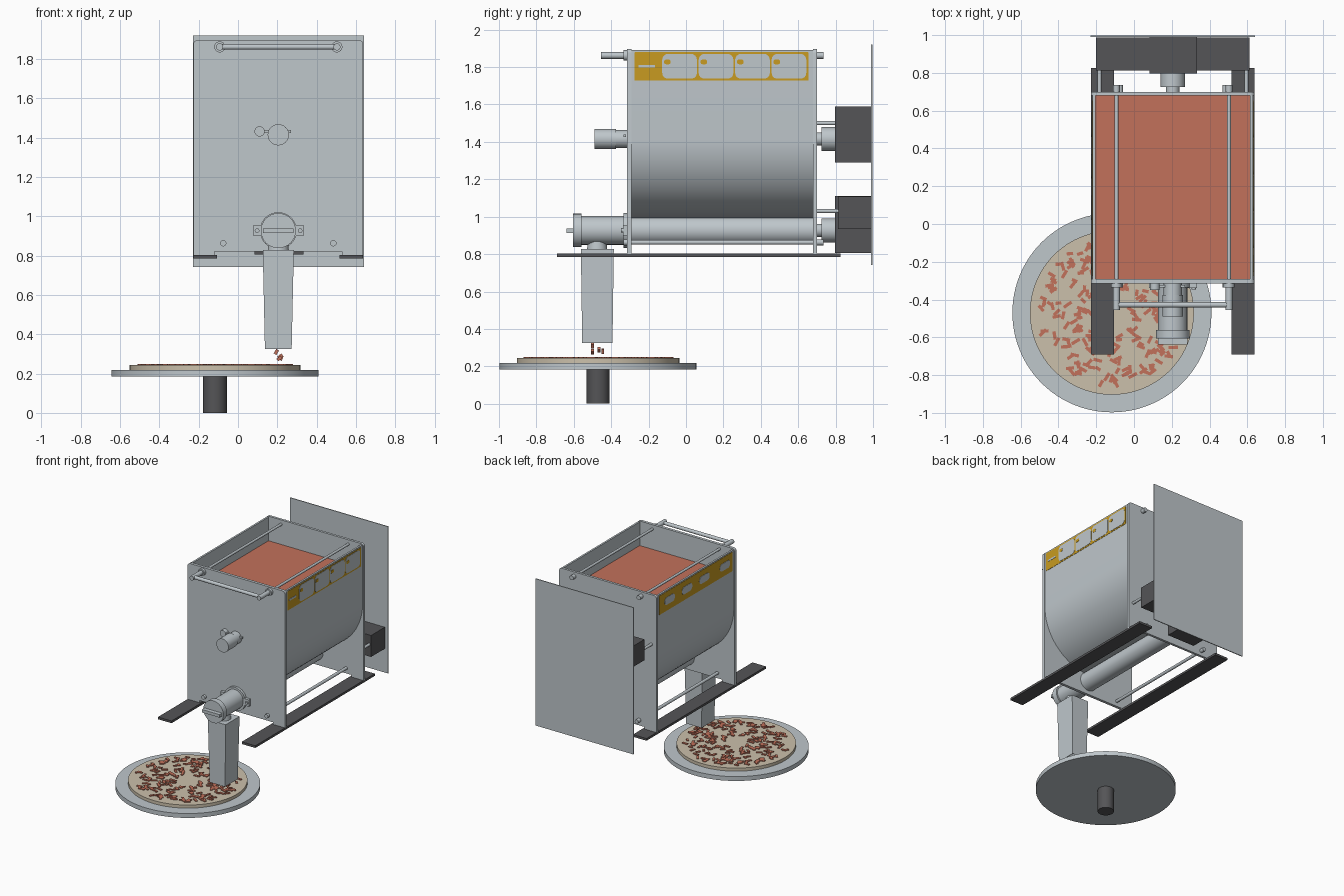
import bpy, bmesh, math, random
from mathutils import Matrix, Vector

cube = bpy.data.objects.get("Cube")
if cube:
    bpy.data.objects.remove(cube, do_unlink=True)
random.seed(4)


def material(name, rgb):
    m = bpy.data.materials.new(name)
    m.use_nodes = True
    m.diffuse_color = (*rgb, 1)
    shader = next(n for n in m.node_tree.nodes if n.type == 'BSDF_PRINCIPLED')
    shader.inputs["Base Color"].default_value = (*rgb, 1)
    return m


STEEL = material("brushed steel", (0.52, 0.57, 0.60))
DARK = material("dark grey", (0.09, 0.09, 0.095))
RED = material("tomato red", (0.54, 0.165, 0.105))
DOUGH = material("pale dough", (0.60, 0.53, 0.41))
YELLOW = material("label yellow", (0.58, 0.33, 0.015))


def finish(bm, name, mat):
    bmesh.ops.recalc_face_normals(bm, faces=bm.faces)
    for f in bm.faces:
        f.smooth = True
    for e in bm.edges:
        e.smooth = len(e.link_faces) == 2 and e.calc_face_angle(0) < math.radians(35)
    me = bpy.data.meshes.new(name)
    bm.to_mesh(me)
    bm.free()
    me.materials.append(mat)
    ob = bpy.data.objects.new(name, me)
    bpy.context.collection.objects.link(ob)
    return ob


def add_box(bm, centre, size, rot=None):
    m = Matrix.Translation(centre) @ (rot or Matrix.Identity(4)) @ Matrix.Diagonal((*size, 1))
    bmesh.ops.create_cube(bm, size=1, matrix=m)


def box(name, mat, xs, ys, zs):
    bm = bmesh.new()
    lo, hi = Vector((xs[0], ys[0], zs[0])), Vector((xs[1], ys[1], zs[1]))
    add_box(bm, (lo + hi) / 2, hi - lo)
    return finish(bm, name, mat)


def rod(name, mat, a, b, r, r2=None, sides=32):
    a, b = Vector(a), Vector(b)
    bm = bmesh.new()
    turn = (b - a).to_track_quat('Z', 'Y').to_matrix().to_4x4()
    bmesh.ops.create_cone(bm, cap_ends=True, segments=sides, radius1=r, radius2=r2 or r,
                          depth=(b - a).length, matrix=Matrix.Translation((a + b) / 2) @ turn)
    return finish(bm, name, mat)


def prism(name, mat, pts, axis, start, end):
    """Extrude a 2D outline along x (outline in y, z) or along y (outline in x, z)."""
    place = (lambda p: (start, p[0], p[1])) if axis == 'x' else (lambda p: (p[0], start, p[1]))
    step = (end - start, 0, 0) if axis == 'x' else (0, end - start, 0)
    bm = bmesh.new()
    f = bm.faces.new([bm.verts.new(place(p)) for p in pts])
    ext = bmesh.ops.extrude_face_region(bm, geom=[f])
    bmesh.ops.translate(bm, vec=step, verts=[v for v in ext["geom"] if isinstance(v, bmesh.types.BMVert)])
    return finish(bm, name, mat)


def arc(cx, cz, r, a0, a1, n):
    angles = [math.radians(a0 + (a1 - a0) * i / n) for i in range(n + 1)]
    return [(cx + r * math.cos(t), cz + r * math.sin(t)) for t in angles]


def rounded(u0, u1, v0, v1, r):
    return (arc(u1 - r, v1 - r, r, 0, 90, 6) + arc(u0 + r, v1 - r, r, 90, 180, 6)
            + arc(u0 + r, v0 + r, r, 180, 270, 6) + arc(u1 - r, v0 + r, r, 270, 360, 6))


CX, SHAFT_Z, AUGER_Z = 0.205, 1.415, 0.927
FRONT, BACK = -0.315, 0.70

# Hopper: open trough with a half-round bottom
outer = [(CX - 0.425, 1.89)] + arc(CX, SHAFT_Z, 0.425, 180, 360, 40) + [(CX + 0.425, 1.89)]
inner = [(CX + 0.41, 1.89)] + arc(CX, SHAFT_Z, 0.41, 360, 180, 40) + [(CX - 0.41, 1.89)]
prism("hopper_trough", STEEL, outer + inner, 'y', -0.30, 0.69)
box("sauce_fill", RED, (CX - 0.412, CX + 0.412), (-0.295, 0.682), (1.66, 1.70))

# End plates with rounded top corners and two short legs
plate = (arc(CX + 0.41, 1.875, 0.022, 0, 90, 6) + arc(CX - 0.41, 1.875, 0.022, 90, 180, 6)
         + [(-0.227, 0.80), (-0.12, 0.80), (-0.12, 0.82), (0.53, 0.82), (0.53, 0.80), (0.637, 0.80)])
prism("front_plate", STEEL, plate, 'y', FRONT, -0.292)
prism("back_plate", STEEL, plate, 'y', 0.68, BACK)

for s, side in ((-1, "right"), (1, "left")):
    # Foot rails and tie rods
    rail = CX + s * 0.372
    box(side + "_foot_rail", DARK, (rail - 0.06, rail + 0.06), (-0.69, 0.825), (0.785, 0.803))
    low, top = CX + s * 0.28, CX + s * 0.298
    rod(side + "_lower_tie_rod", STEEL, (low, FRONT, 0.863), (low, BACK, 0.863), 0.012)
    rod(side + "_upper_tie_rod", STEEL, (top, FRONT, 1.862), (top, BACK, 1.862), 0.01)
    for x, z, r in ((low, 0.863, 0.016), (top, 1.862, 0.018)):
        rod(side + "_rear_nut", STEEL, (x, BACK, z), (x, BACK + 0.035, z), r, sides=16)
    rod(side + "_lower_front_nut", STEEL, (low, FRONT - 0.02, 0.863), (low, FRONT, 0.863), 0.016, sides=16)
    # Handle supports
    rod(side + "_handle_post", STEEL, (top, -0.455, 1.862), (top, FRONT, 1.862), 0.018)
    rod(side + "_handle_collar", STEEL, (top, FRONT - 0.02, 1.862), (top, FRONT, 1.862), 0.028)
rod("handle_bar", STEEL, (CX - 0.298, -0.428, 1.862), (CX + 0.298, -0.428, 1.862), 0.014)

# Agitator bearing with its locking pin
rod("agitator_bearing_neck", STEEL, (CX, -0.38, SHAFT_Z), (CX, FRONT, SHAFT_Z), 0.048)
rod("agitator_bearing_cap", STEEL, (CX, -0.49, SHAFT_Z), (CX, -0.375, SHAFT_Z), 0.054)
rod("locking_pin", STEEL, (0.11, -0.35, 1.432), (0.11, FRONT, 1.432), 0.026)
box("locking_link", STEEL, (0.11, 0.27), (-0.335, -0.322), (1.425, 1.44))
rod("agitator_shaft", STEEL, (CX, -0.30, SHAFT_Z), (CX, 0.70, SHAFT_Z), 0.025)

# Auger tube and outlet fittings
rod("auger_tube", STEEL, (CX, -0.30, AUGER_Z), (CX, 0.69, AUGER_Z), 0.075)
rod("outlet_flange", STEEL, (CX, -0.335, AUGER_Z), (CX, FRONT, AUGER_Z), 0.094)
box("flange_ears", STEEL, (0.08, 0.333), (-0.338, FRONT), (0.90, 0.955))
for x in (0.097, 0.316):
    rod("ear_bolt", STEEL, (x, -0.348, AUGER_Z), (x, -0.33, AUGER_Z), 0.012, sides=12)
rod("outlet_tube", STEEL, (CX, -0.57, AUGER_Z), (CX, FRONT, AUGER_Z), 0.077)
rod("outlet_cap", STEEL, (CX, -0.605, AUGER_Z), (CX, -0.56, AUGER_Z), 0.089)
box("cap_grip", STEEL, (0.127, 0.283), (-0.638, -0.60), (0.914, 0.938))
rod("outlet_neck", STEEL, (CX, -0.475, 0.825), (CX, -0.475, 0.88), 0.054, 0.048)

# Tapered chute, open at the bottom
bm = bmesh.new()
half = {0.828: (0.079, 0.088), 0.325: (0.068, 0.081)}
bmesh.ops.create_cube(bm, size=2)
for v in bm.verts:
    z = 0.828 if v.co.z > 0 else 0.325
    v.co = (CX + v.co.x * half[z][0], -0.474 + v.co.y * half[z][1], z)
bottom = min(bm.faces, key=lambda f: f.calc_center_median().z)
bm.faces.remove(bottom)
chute = finish(bm, "chute", STEEL)
wall = chute.modifiers.new("wall", 'SOLIDIFY')
wall.thickness = 0.006

# Drives: gearbox, side motor, coupling, and torque pin for each shaft
for name, z, z0, z1, arm, x, pin in (("agitator", SHAFT_Z, 1.29, 1.59, 1.42, -0.20, 1.50),
                                     ("auger", AUGER_Z, 0.805, 1.11, 0.935, 0.612, 1.03)):
    box(name + "_gearbox", DARK, (0.083, 0.333), (0.797, 0.99), (z0, z1))
    box(name + "_motor", DARK, (min(x, CX), max(x, CX)), (0.813, 0.988), (arm, z1 - 0.003))
    rod(name + "_coupling_hub", STEEL, (CX, 0.69, z), (CX, 0.73, z), 0.035)
    rod(name + "_coupling", STEEL, (CX, 0.725, z), (CX, 0.80, z), 0.064)
    px = x + (0.017 if x < 0 else -0.017)
    rod(name + "_torque_pin", STEEL, (px, 0.69, pin), (px, 0.82, pin), 0.011, sides=16)
box("rear_panel", STEEL, (-0.23, 0.64), (0.99, 0.997), (0.742, 1.92))

# Side labels with steel windows
for s, side in ((-1, "right"), (1, "left")):
    face = CX + s * 0.4255

    def sticker(name, mat, outline, layer):
        prism(side + name, mat, outline, 'x', face + s * 0.002 * (layer - 1), face + s * 0.002 * layer)

    sticker("_label", YELLOW, rounded(-0.275, 0.655, 1.727, 1.88, 0.004), 1)
    if s > 0:
        for i in range(4):
            y = -0.127 + i * 0.195
            sticker("_label_window", STEEL, rounded(y, y + 0.185, 1.738, 1.87, 0.03), 2)
            sticker("_label_mark", YELLOW, rounded(y + 0.01, y + 0.045, 1.815, 1.84, 0.01), 3)
        sticker("_label_badge", STEEL, rounded(-0.255, -0.165, 1.797, 1.812, 0.007), 2)
    else:
        for y in (0.46, 0.24, 0.02, -0.24):
            sticker("_label_window", STEEL, rounded(y, y + 0.13, 1.775, 1.835, 0.028), 2)

# Turntable and pizza base
TX, TY = -0.117, -0.47
rod("turntable_post", DARK, (TX, TY, 0), (TX, TY, 0.19), 0.061, sides=48)
rod("turntable", STEEL, (TX, TY, 0.184), (TX, TY, 0.219), 0.527, sides=96)
rod("dough_base", DOUGH, (TX, TY, 0.217), (TX, TY, 0.244), 0.434, sides=96)

# Scattered topping pieces, plus a few falling from the chute
bm = bmesh.new()
for i in range(230):
    t, r = random.uniform(0, math.tau), math.sqrt(random.uniform(0.008, 0.15))
    add_box(bm, (TX + r * math.cos(t), TY + r * math.sin(t), 0.244),
            (random.uniform(0.03, 0.05), 0.017, 0.012),
            Matrix.Rotation(random.uniform(0, math.pi), 4, 'Z'))
finish(bm, "scattered_topping", RED)
bm = bmesh.new()
for x, y, z in ((0.195, -0.5, 0.31), (0.21, -0.5, 0.277), (0.215, -0.465, 0.288), (0.22, -0.445, 0.28)):
    add_box(bm, (x, y, z), (0.016, 0.014, 0.026), Matrix.Rotation(random.uniform(-1, 1), 4, 'Y'))
finish(bm, "falling_topping", RED)
